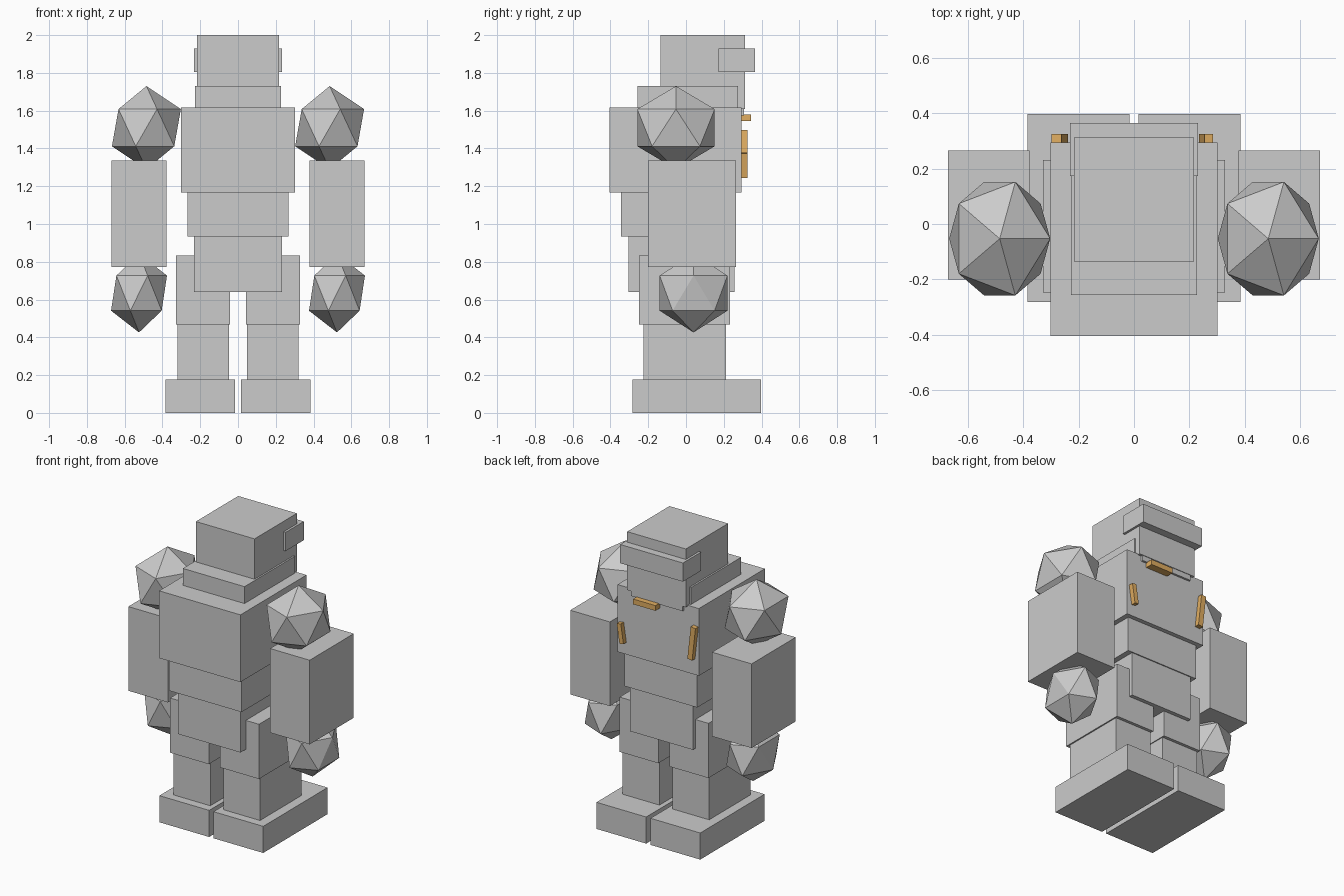
import bpy, math
from mathutils import Vector

if "Cube" in bpy.data.objects:
    bpy.data.objects.remove(bpy.data.objects["Cube"])


def box(name, x0, x1, y0, y1, z0, z1, mat=None):
    bpy.ops.mesh.primitive_cube_add(size=1, location=((x0 + x1) / 2, (y0 + y1) / 2, (z0 + z1) / 2))
    ob = bpy.context.object
    ob.name = name
    ob.scale = (x1 - x0, y1 - y0, z1 - z0)
    if mat:
        ob.data.materials.append(mat)
    return ob


def ball(name, center, radii):
    bpy.ops.mesh.primitive_ico_sphere_add(subdivisions=1, radius=1, location=center)
    ob = bpy.context.object
    ob.name = name
    ob.scale = radii


def slanted_bar(name, top, bottom, width, mat):
    # thin bar on the chest running between two (x, z) points
    d = Vector(top) - Vector(bottom)
    c = (Vector(top) + Vector(bottom)) / 2
    h, w = d.length / 2, width / 2
    ob = box(name, c.x - w, c.x + w, 0.285, 0.325, c.y - h, c.y + h, mat)
    ob.rotation_euler.y = math.atan2(d.x, d.y)


orange = bpy.data.materials.new("orange")
orange.diffuse_color = (0.75, 0.42, 0.12, 1)
orange.use_nodes = True
orange.node_tree.nodes["Principled BSDF"].inputs["Base Color"].default_value = orange.diffuse_color

# Head and torso
box("head", -0.217, 0.217, -0.135, 0.312, 1.61, 2.0)
box("chin", -0.19, 0.19, 0.1, 0.308, 1.575, 1.7)
box("visor", -0.232, 0.232, 0.173, 0.364, 1.805, 1.93)
box("collar", -0.228, 0.228, -0.257, 0.275, 1.55, 1.73)
box("chest", -0.301, 0.301, -0.404, 0.294, 1.167, 1.617)
box("waist", -0.268, 0.268, -0.345, 0.265, 0.935, 1.167)
box("pelvis", -0.232, 0.232, -0.305, 0.258, 0.64, 0.935)

# Limbs, one set per side
for side, s in (("left", -1), ("right", 1)):
    for part, a, b, y0, y1, z0, z1 in (
        ("foot", 0.016, 0.384, -0.282, 0.398, 0, 0.178),
        ("shin", 0.048, 0.32, -0.224, 0.212, 0.178, 0.467),
        ("thigh", 0.042, 0.329, -0.248, 0.232, 0.467, 0.833),
        ("arm", 0.378, 0.671, -0.201, 0.265, 0.772, 1.335),
    ):
        x0, x1 = sorted((s * a, s * b))
        box(f"{side}_{part}", x0, x1, y0, y1, z0, z1)
    ball(f"{side}_shoulder", (s * 0.485, -0.053, 1.51), (0.204, 0.241, 0.22))
    ball(f"{side}_hand", (s * 0.524, 0.04, 0.634), (0.1655, 0.211, 0.208))

# Orange markings
box("throat_mark", -0.015, 0.15, 0.285, 0.345, 1.545, 1.58, orange)
slanted_bar("left_chest_mark", (-0.28, 1.495), (-0.255, 1.275), 0.035, orange)
slanted_bar("right_chest_mark", (0.27, 1.375), (0.25, 1.245), 0.03, orange)
